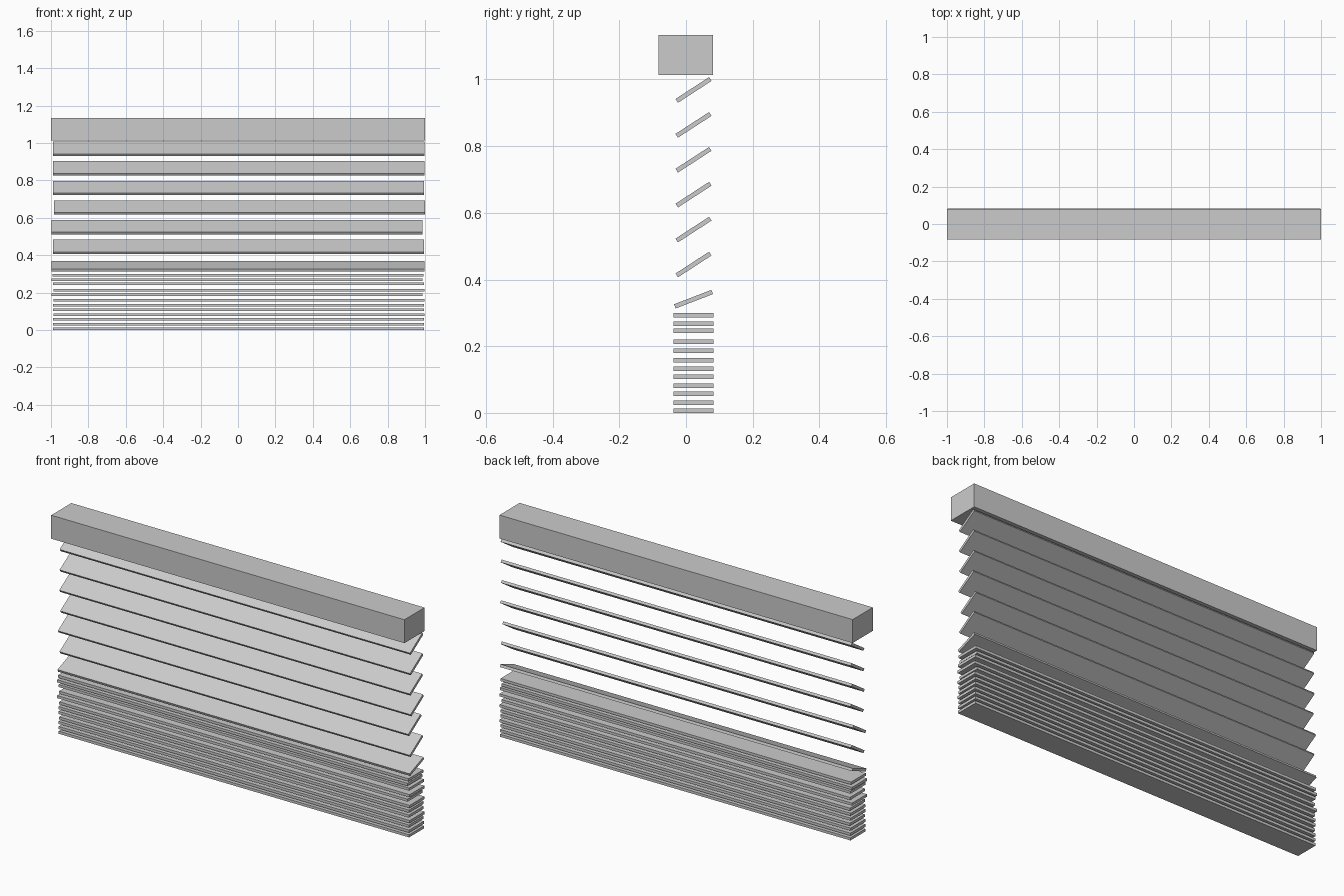
import bpy, math

def box(name, size, loc, tilt=0.0):
    bpy.ops.mesh.primitive_cube_add(size=1, location=loc, rotation=(math.radians(tilt), 0, 0))
    o = bpy.context.object
    o.name = name
    o.scale = size
    return o

# head rail at the top
box("head_rail", (2.0, 0.163, 0.12), (0, -0.001, 1.073))

LENGTH, DEPTH, THICK, Y = 1.984, 0.12, 0.0135, 0.0225

# stacked flat slats, bottom to top: (height, sideways shift)
stack = [(0.007, 0.003), (0.031, 0.003), (0.057, 0.002), (0.081, 0.006),
         (0.108, 0.002), (0.133, 0.002), (0.158, 0.006), (0.187, -0.006),
         (0.213, 0.006), (0.246, 0.003), (0.268, -0.006), (0.293, 0.0)]
for i, (z, x) in enumerate(stack):
    box(f"stacked_slat_{i + 1}", (LENGTH, DEPTH, THICK), (x, Y, z))

# half tilted slat resting between the stack and the open slats
box("resting_slat", (1.994, DEPTH, THICK), (0, Y, 0.341), 21)

# evenly hung open slats, bottom to top
for i, x in enumerate([0.003, -0.006, 0.007, 0.002, 0.004, 0.004]):
    box(f"open_slat_{i + 1}", (LENGTH, DEPTH, THICK), (x, Y, 0.445 + i * 0.1047), 33)
